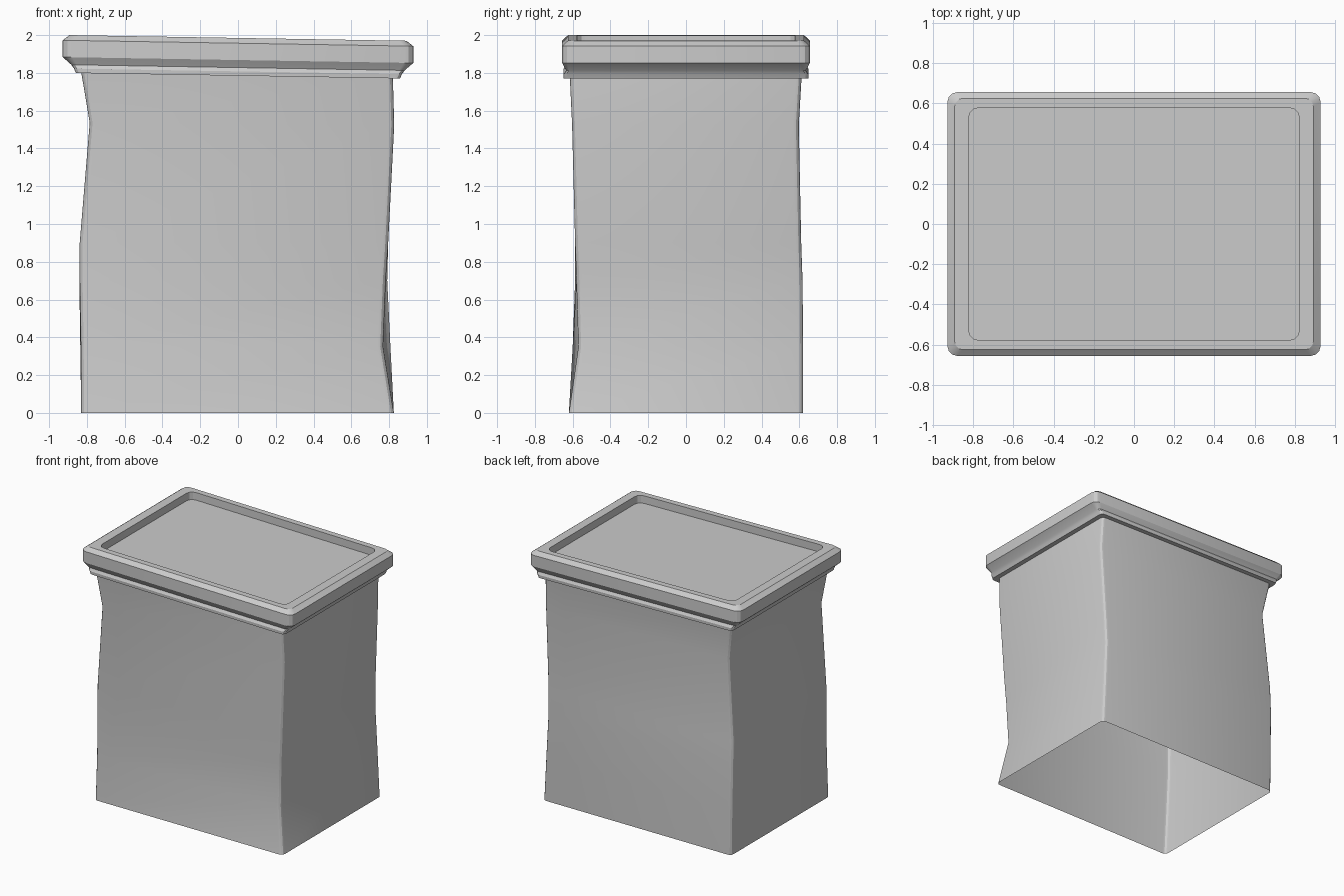
import bpy, bmesh
from math import sin, cos, pi

if "Cube" in bpy.data.objects:
    bpy.data.objects.remove(bpy.data.objects["Cube"])

SIGNS = [(-1, -1), (1, -1), (1, 1), (-1, 1)]   # FL, FR, BR, BL


def rounded_loop(corners, r, segs=3):
    """Rounded outline around four (x, y, z) corners; z leans down to the right."""
    pts = []
    for i, ((x, y, z), (sx, sy)) in enumerate(zip(corners, SIGNS)):
        for k in range(segs + 1):
            a = pi + i * pi / 2 + k * pi / 2 / segs
            px, py = x - sx * r + r * cos(a), y - sy * r + r * sin(a)
            pts.append((px, py, z - 0.0168 * px * min(1, z / 1.7) ** 8))
    return pts


def loft(name, loops, cap_end=False):
    bm = bmesh.new()
    rings = [[bm.verts.new(p) for p in loop] for loop in loops]
    n = len(rings[0])
    for a, b in zip(rings, rings[1:]):
        for i in range(n):
            j = (i + 1) % n
            bm.faces.new((a[i], a[j], b[j], b[i]))
    if cap_end:
        bm.faces.new(rings[-1])
    mesh = bpy.data.meshes.new(name)
    bm.to_mesh(mesh)
    bm.free()
    obj = bpy.data.objects.new(name, mesh)
    bpy.context.collection.objects.link(obj)
    bpy.context.view_layer.objects.active = obj
    obj.select_set(True)
    bpy.ops.object.shade_smooth_by_angle(angle=0.45)
    obj.select_set(False)
    return obj


# Wobbly open-bottomed body: height, then FL, FR, BR, BL corner positions
body = [
    (0.00, (-.83, -.62), (.825, -.62), (.825, .62), (-.83, .62)),
    (0.35, (-.832, -.60), (.768, -.57), (.807, .62), (-.835, .62)),
    (0.70, (-.838, -.587), (.782, -.58), (.79, .617), (-.84, .617)),
    (0.90, (-.838, -.585), (.795, -.587), (.795, .61), (-.838, .61)),
    (1.53, (-.785, -.60), (.827, -.603), (.826, .597), (-.785, .582)),
    (1.79, (-.83, -.615), (.82, -.615), (.82, .612), (-.83, .612)),
]
loft("body", [rounded_loop([(x, y, z) for x, y in cs], 0.03) for z, *cs in body])

# Moulded lid with recessed top: half width, half depth, height, corner radius
lid = [
    (.815, .605, 1.785, .03), (.858, .648, 1.785, .03), (.868, .648, 1.808, .03),
    (.882, .635, 1.828, .03), (.928, .656, 1.868, .05), (.928, .656, 1.957, .05),
    (.892, .625, 1.985, .04), (.822, .578, 1.985, .05), (.822, .578, 1.925, .05),
]
loft("lid", [rounded_loop([(sx * w, sy * d, z) for sx, sy in SIGNS], r)
             for w, d, z, r in lid], cap_end=True)
